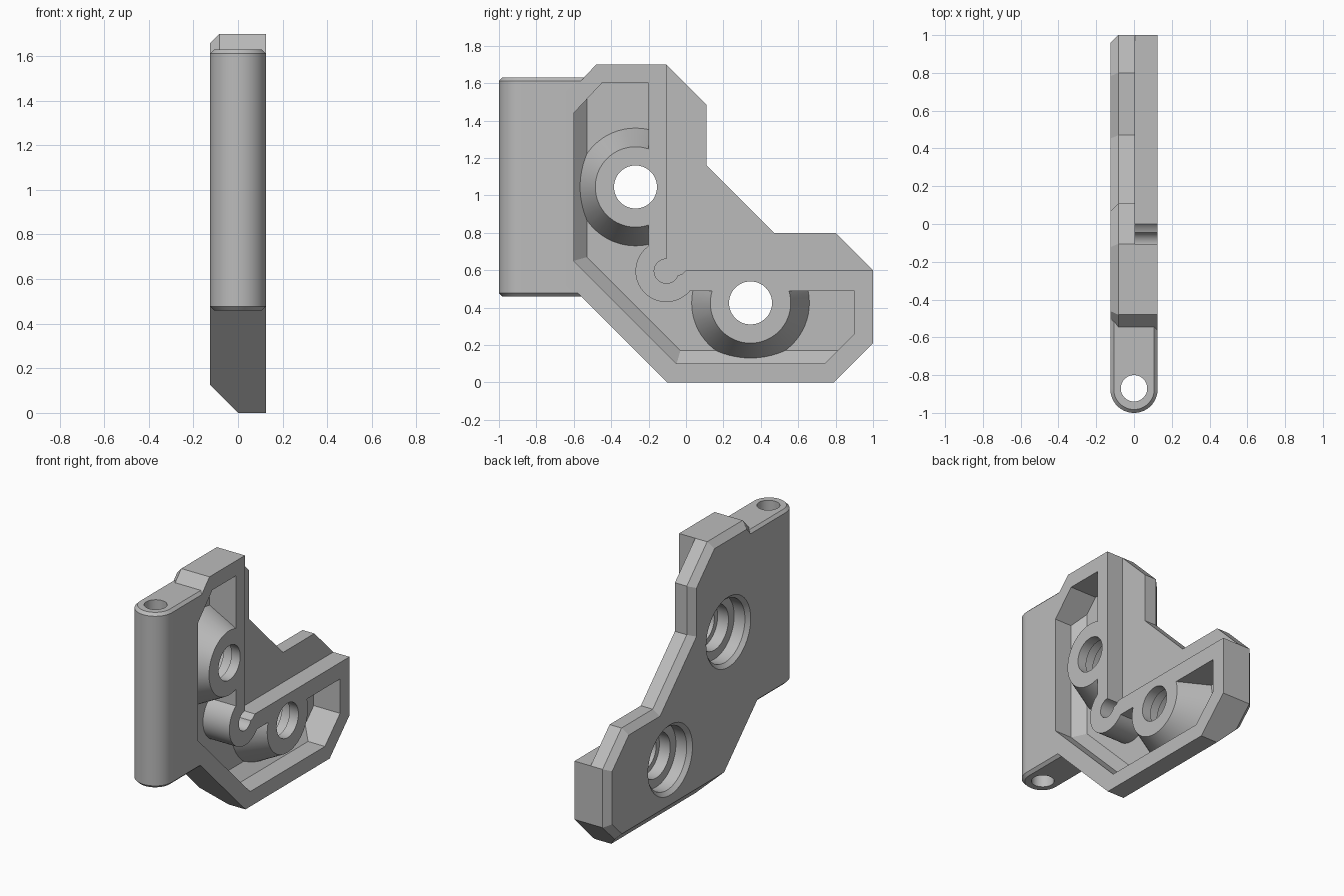
import bpy, bmesh
from math import sin, cos, tau

cube = bpy.data.objects.get("Cube")
if cube:
    bpy.data.objects.remove(cube, do_unlink=True)

grey = bpy.data.materials.new("plain_grey")
grey.use_nodes = True
grey.diffuse_color = (0.5, 0.5, 0.5, 1)
grey.node_tree.nodes["Principled BSDF"].inputs["Base Color"].default_value = (0.5, 0.5, 0.5, 1)

T = 0.125        # half thickness
STEP = 0.005     # height where the rear plate ends
FLOOR = -0.07    # pocket floor


def loft(name, rings, edit=None):
    """Closed solid through rings that share one point count."""
    bm = bmesh.new()
    loops = [[bm.verts.new(p) for p in ring] for ring in rings]
    n = len(loops[0])
    for a, b in zip(loops, loops[1:]):
        for i in range(n):
            j = (i + 1) % n
            bm.faces.new((a[i], a[j], b[j], b[i]))
    bm.faces.new(loops[0])
    bm.faces.new(loops[-1])
    bmesh.ops.recalc_face_normals(bm, faces=bm.faces[:])
    if edit:
        edit(bm)
        bmesh.ops.recalc_face_normals(bm, faces=bm.faces[:])
    mesh = bpy.data.meshes.new(name)
    bm.to_mesh(mesh)
    bm.free()
    mesh.materials.append(grey)
    ob = bpy.data.objects.new(name, mesh)
    bpy.context.collection.objects.link(ob)
    return ob


def slab(name, outline, x0, x1, edit=None):
    return loft(name, [[(x, y, z) for y, z in outline] for x in (x0, x1)], edit)


def lathe(name, centre, profile, n=64):
    cy, cz = centre
    return loft(name, [[(x, cy + r * cos(tau * i / n), cz + r * sin(tau * i / n))
                        for i in range(n)] for x, r in profile])


def combine(target, tool, operation):
    mod = target.modifiers.new("combine", 'BOOLEAN')
    mod.operation, mod.solver, mod.object = operation, 'EXACT', tool
    bpy.context.view_layer.objects.active = target
    bpy.ops.object.modifier_apply(modifier=mod.name)
    bpy.data.objects.remove(tool, do_unlink=True)


# Shared outer edge, from the right end round the bottom to the top
shared = [(1, 0.6), (1, 0.21), (0.79, 0), (-0.1, 0),
          (-0.62, 0.52), (-0.62, 1.55), (-0.48, 1.7), (-0.105, 1.7)]


def chamfer_plate(bm):
    """Small rear chamfer on the free edges, wide one along the bottom."""
    edges = []
    for e in bm.edges:
        mid = (e.verts[0].co + e.verts[1].co) / 2
        on_diagonal = abs(mid.y + mid.z + 0.1) < 0.01
        if mid.x < -T + 0.001 and mid.z > 0.01 and mid.y > -0.6 and not on_diagonal:
            edges.append(e)
    bmesh.ops.bevel(bm, geom=edges, offset=0.042, segments=1, affect='EDGES')
    bmesh.ops.bisect_plane(bm, geom=bm.verts[:] + bm.edges[:] + bm.faces[:],
                           plane_co=(0, 0, 0), plane_no=(-1, 0, -1), clear_outer=True)
    bmesh.ops.holes_fill(bm, edges=[e for e in bm.edges if e.is_boundary])


# Rear plate and raised L-shaped front layer
body = slab("bracket_body", shared + [(0.11, 1.485), (0.11, 1.16), (0.47, 0.8), (0.8, 0.8)],
            -T, STEP, chamfer_plate)
front = slab("front_layer", shared + [(-0.105, 0.6), (-0.05, 0.57), (-0.02, 0.58), (0, 0.6)],
             0, T)
combine(body, front, 'UNION')


# Rounded hinge barrel with chamfered ends
def chamfer_ends(bm):
    ends = [e for e in bm.edges if abs(e.verts[0].co.z - e.verts[1].co.z) < 0.001]
    bmesh.ops.bevel(bm, geom=ends, offset=0.018, segments=1, affect='EDGES')


def barrel_outline(z, n=32):
    arc = [(-T * cos(tau * i / n / 2), -0.875 - T * sin(tau * i / n / 2), z)
           for i in range(n + 1)]
    return arc + [(T, -0.5, z), (-T, -0.5, z)]


hinge = loft("hinge_barrel", [barrel_outline(0.46), barrel_outline(1.63)], chamfer_ends)
combine(body, hinge, 'UNION')
pin = loft("pin_hole", [[(0.07 * cos(tau * i / 48), -0.87 + 0.07 * sin(tau * i / 48), z)
                         for i in range(48)] for z in (0.3, 1.8)])
combine(body, pin, 'DIFFERENCE')

# Front pocket with sloped lower walls, leaving bosses and corner post standing
rim = [(-0.2, 1.6), (-0.45, 1.6), (-0.6, 1.44), (-0.6, 0.65), (-0.05, 0.1),
       (0.74, 0.1), (0.9, 0.26), (0.9, 0.49), (-0.2, 0.49)]
base = [(-0.2, 1.6), (-0.45, 1.6), (-0.53, 1.515), (-0.53, 0.67), (-0.03, 0.17),
        (0.81, 0.17), (0.9, 0.26), (0.9, 0.49), (-0.2, 0.49)]
pocket = loft("pocket", [[(x, y, z) for y, z in ring]
                         for x, ring in ((FLOOR, base), (0, rim), (0.2, rim))])
corner = (-0.105, 0.595)
holes = [(-0.27, 1.045), (0.345, 0.425)]
for hole in holes:
    boss = lathe("boss", hole, [(-0.09, 0.325), (T, 0.215), (0.25, 0.215)])
    combine(pocket, boss, 'DIFFERENCE')
combine(pocket, lathe("corner_post", corner, [(-0.09, 0.165), (0.25, 0.165)]), 'DIFFERENCE')
combine(body, pocket, 'DIFFERENCE')

# Round relief in the inner corner
combine(body, lathe("corner_relief", corner, [(STEP, 0.065), (0.2, 0.065)]), 'DIFFERENCE')

# Stepped screw holes opening at the rear
for hole in holes:
    bore = lathe("screw_hole", hole, [(-0.13, 0.24), (-0.1, 0.21), (-0.02, 0.21), (-0.02, 0.15),
                                      (0.06, 0.15), (0.06, 0.115), (0.2, 0.115)])
    combine(body, bore, 'DIFFERENCE')

# Smooth the round walls, keep the edges crisp
bpy.ops.object.select_all(action='DESELECT')
body.select_set(True)
bpy.context.view_layer.objects.active = body
bpy.ops.object.shade_smooth_by_angle(angle=0.5)
